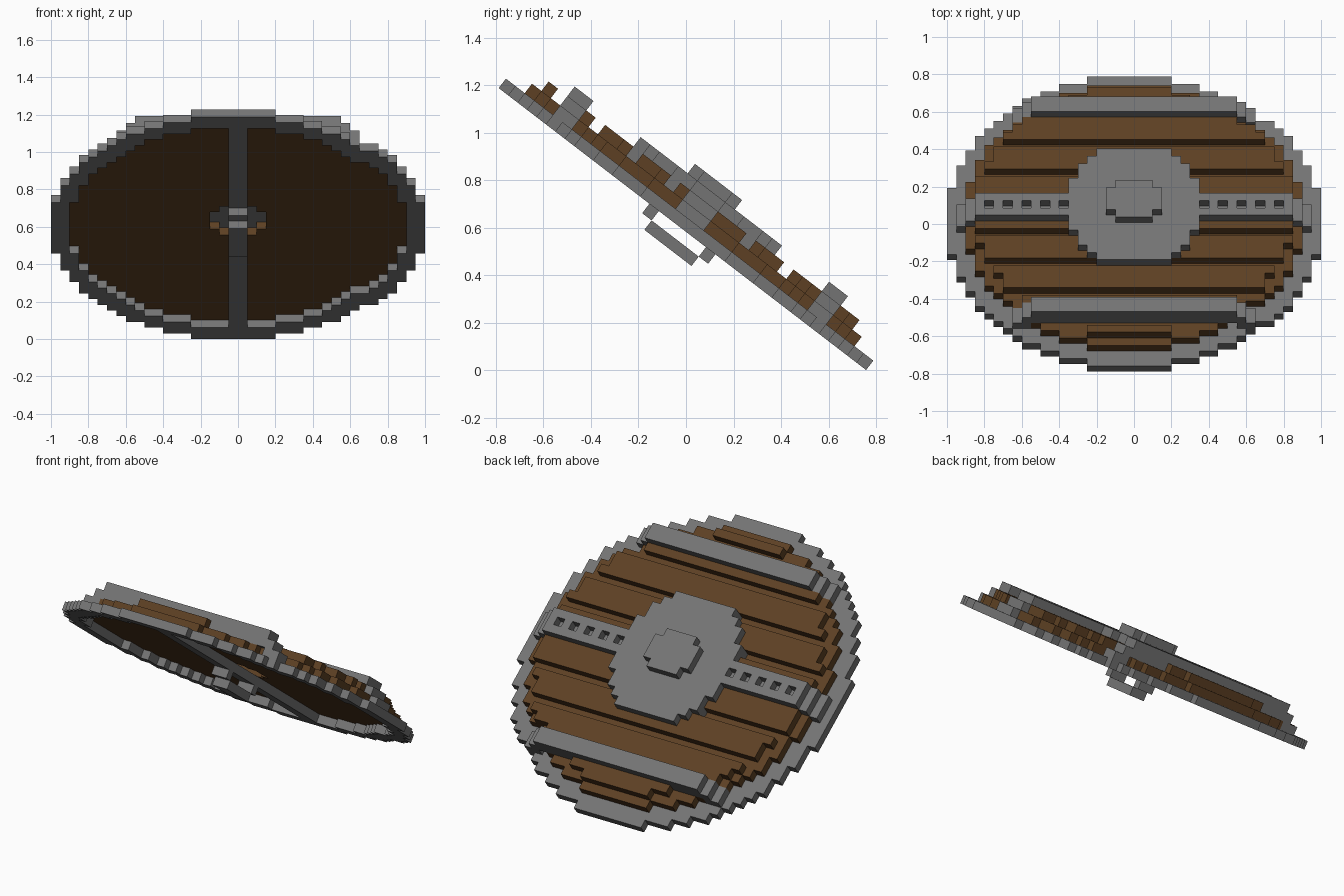
import bpy, bmesh, math
from mathutils import Matrix

if "Cube" in bpy.data.objects:
    bpy.data.objects.remove(bpy.data.objects["Cube"], do_unlink=True)

U = 0.05                                  # block size
TILT = math.radians(37.5)
S, C = math.sin(TILT), math.cos(TILT)
# Local axes: x across, v up the face of the shield, n out of its outer face
PLACE = Matrix(((1, 0, 0, 0), (0, -C, S, 0), (0, S, C, 0.6135), (0, 0, 0, 1)))
PLACE = PLACE @ Matrix.Translation((0, 0, -U / 2))


def material(name, color):
    m = bpy.data.materials.new(name)
    m.use_nodes = True
    m.diffuse_color = (*color, 1)
    bsdf = next(n for n in m.node_tree.nodes if n.type == 'BSDF_PRINCIPLED')
    bsdf.inputs["Base Color"].default_value = (*color, 1)
    bsdf.inputs["Roughness"].default_value = 0.8
    return m


iron = material("iron grey", (0.175, 0.175, 0.175))
wood = material("wood brown", (0.11, 0.051, 0.017))


def rect(i0, i1, k0, k1):
    """Cells of a rectangle, both ends included."""
    return {(i, k) for i in range(i0, i1 + 1) for k in range(k0, k1 + 1)}


def disc(r):
    """Cells of a stepped disc, one column wider beside its middle rows."""
    cells = set()
    for k in range(-r, r + 1):
        w = int(math.sqrt((r + 0.5) ** 2 - k * k))
        right = w if abs(k) <= 0.7 * r else w - 1
        cells |= rect(-w - 1, right, k, k)
    return cells


def both_sides(cells):
    return cells | {(-1 - i, k) for i, k in cells}


def slab(name, cells, low, high, mat):
    """Extrude a set of cells between two heights, given in blocks."""
    bm = bmesh.new()
    corners = {}

    def corner(i, k):
        if (i, k) not in corners:
            corners[i, k] = bm.verts.new((i * U, (k - 0.5) * U, low * U))
        return corners[i, k]

    for i, k in sorted(cells):
        bm.faces.new([corner(i, k), corner(i + 1, k),
                      corner(i + 1, k + 1), corner(i, k + 1)])
    top = bmesh.ops.extrude_face_region(bm, geom=bm.faces[:], use_keep_orig=True)
    verts = [g for g in top["geom"] if isinstance(g, bmesh.types.BMVert)]
    bmesh.ops.translate(bm, verts=verts, vec=(0, 0, (high - low) * U))
    bm.transform(PLACE)
    bmesh.ops.recalc_face_normals(bm, faces=bm.faces[:])
    mesh = bpy.data.meshes.new(name)
    bm.to_mesh(mesh)
    bm.free()
    mesh.materials.append(mat)
    obj = bpy.data.objects.new(name, mesh)
    bpy.context.collection.objects.link(obj)
    return obj


# Rim and the strap across the inner face
opening = disc(17)
strap = rect(-1, 0, -17, 17)
slab("rim", disc(19) - opening, 0, 1, iron)
slab("inner_strap", strap & opening, 0, 1, iron)

# Wooden backing with a hand recess
recess = rect(-3, 2, -1, 1) | rect(-2, 1, -2, 2)
slab("wood_backing", opening - recess, 1, 2, wood)

# Planks with a groove every fourth row, cut away where the iron bands run
planks = {(i, k) for i, k in disc(16)
          if k % 4 != 3 and not (abs(k) <= 1 and not -7 <= i < 7)}
bands = {"upper_band": rect(-12, 11, 13, 14), "lower_band": rect(-12, 11, -14, -13)}
for cells in bands.values():
    planks -= cells
slab("planks", planks, 2, 3, wood)

# Upper and lower bands, stepping down at the ends
for name, cells in bands.items():
    rows = sorted({k for _, k in cells})
    k0, k1 = rows[0], rows[-1]
    slab(name + "_foot", both_sides(rect(11, 12, k0, k1)) - opening, 1, 2, iron)
    slab(name, cells, 2, 3, iron)
    slab(name + "_top", rect(-11, 10, k0, k1), 3, 4, iron)

# Middle band with a row of square holes
holes = rect(7, 15, 0, 0) - {(i, 0) for i in range(8, 16, 2)}
slab("middle_band_foot", both_sides(rect(18, 18, -1, 1)), 1, 2, iron)
slab("middle_band", both_sides(rect(7, 17, -1, 1)), 2, 3, iron)
slab("middle_band_top", both_sides(rect(7, 16, -1, 1) - holes), 3, 4, iron)

# Round boss with a raised centre
boss = set()
for k in range(-7, 8):
    w = {7: 4, 6: 5, 5: 6, 4: 6}.get(abs(k), 7)
    boss |= rect(-w, w - 1, k, k)
slab("boss", boss, 1.98, 4, iron)
slab("boss_centre", recess, 4, 5, iron)

# Hand grip on two posts
slab("grip_posts", rect(-1, 0, 3, 3) | rect(-1, 0, -3, -3), -1, 0, iron)
slab("grip", rect(-1, 0, -2, 2), -2, -1, iron)
